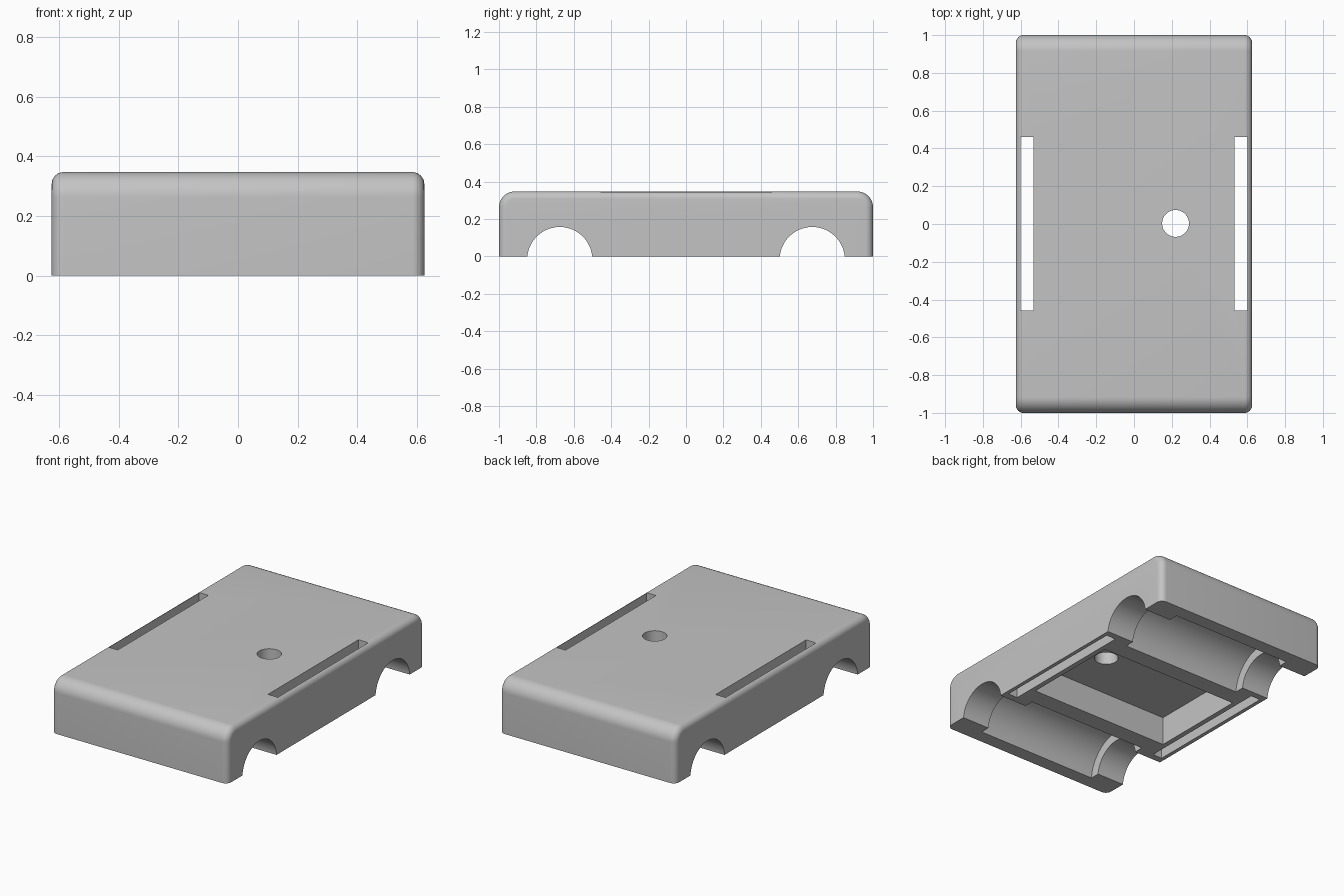
import bpy, bmesh
from math import sin, cos, pi, radians

cube = bpy.data.objects.get("Cube")
if cube:
    bpy.data.objects.remove(cube, do_unlink=True)

W, L, H = 0.625, 1.0, 0.347     # half width, half length, height
END_R, SIDE_R = 0.085, 0.04     # end and side roundings

grey = bpy.data.materials.new("plain_grey")
grey.use_nodes = True
colour = (0.55, 0.55, 0.55, 1)
grey.diffuse_color = colour
grey.node_tree.nodes["Principled BSDF"].inputs["Base Color"].default_value = colour


def make_object(name, bm):
    mesh = bpy.data.meshes.new(name)
    bmesh.ops.recalc_face_normals(bm, faces=bm.faces)
    bm.to_mesh(mesh)
    bm.free()
    mesh.materials.append(grey)
    obj = bpy.data.objects.new(name, mesh)
    bpy.context.collection.objects.link(obj)
    return obj


# Body: side profile with rounded top ends, extruded across the width
steps = 12
profile = [(-L, 0)]
for i in range(steps + 1):
    a = pi / 2 * i / steps
    profile.append((-L + END_R * (1 - cos(a)), H - END_R * (1 - sin(a))))
profile += [(-y, z) for y, z in reversed(profile)]

bm = bmesh.new()
cap = bm.faces.new([bm.verts.new((-W, y, z)) for y, z in profile])
ext = bmesh.ops.extrude_face_region(bm, geom=[cap], use_keep_orig=True)
for v in ext["geom"]:
    if isinstance(v, bmesh.types.BMVert):
        v.co.x = W
bmesh.ops.recalc_face_normals(bm, faces=bm.faces)

# Round the outline of both long sides, leaving the underside sharp
rim = [e for e in bm.edges
       if abs(e.verts[0].co.x - e.verts[1].co.x) < 0.001
       and max(v.co.z for v in e.verts) > 0.001]
bmesh.ops.bevel(bm, geom=rim, offset=SIDE_R, offset_type='OFFSET',
                segments=8, profile=0.5, affect='EDGES')
body = make_object("case_body", bm)


def cut(cutter):
    """Subtract a cutter from the body and remove it."""
    cutter.hide_render = True
    mod = body.modifiers.new("cut", 'BOOLEAN')
    mod.operation, mod.solver, mod.object = 'DIFFERENCE', 'EXACT', cutter
    bpy.context.view_layer.objects.active = body
    bpy.ops.object.modifier_apply(modifier=mod.name)
    bpy.data.objects.remove(cutter, do_unlink=True)


def cut_box(name, x, y, z):
    bm = bmesh.new()
    bmesh.ops.create_cube(bm, size=1)
    for v in bm.verts:
        for i, (lo, hi) in enumerate((x, y, z)):
            v.co[i] = lo if v.co[i] < 0 else hi
    cut(make_object(name, bm))


def cut_cylinder(name, radius, length, centre, axis):
    bm = bmesh.new()
    bmesh.ops.create_cone(bm, cap_ends=True, segments=96, radius1=radius,
                          radius2=radius, depth=length)
    for v in bm.verts:
        if axis == 'X':
            v.co = (v.co.z, v.co.y, -v.co.x)
        for i in range(3):
            v.co[i] += centre[i]
    cut(make_object(name, bm))


# Troughs: narrow through the sides, wider in the middle
for y in (-0.675, 0.675):
    cut_cylinder("narrow_trough", 0.174, 1.6, (0, y, -0.017), 'X')
    cut_cylinder("wide_trough", 0.2355, 0.86, (0, y, -0.017), 'X')

# Central pocket under the top, and the round hole into it
cut_box("pocket", (-0.5, 0.5), (-0.325, 0.325), (-0.1, 0.185))
cut_cylinder("round_hole", 0.071, 1, (0.22, 0.003, 0.3), 'Z')

# Long slots through the case beside the pocket
for x in ((-0.6, -0.533), (0.533, 0.6)):
    cut_box("side_slot", x, (-0.457, 0.46), (-0.1, 0.5))

# One flat colour, smooth roundings with crisp edges
body.data.materials.clear()
body.data.materials.append(grey)
for p in body.data.polygons:
    p.material_index = 0
bpy.ops.object.select_all(action='DESELECT')
body.select_set(True)
bpy.context.view_layer.objects.active = body
bpy.ops.object.shade_smooth_by_angle(angle=radians(30))
